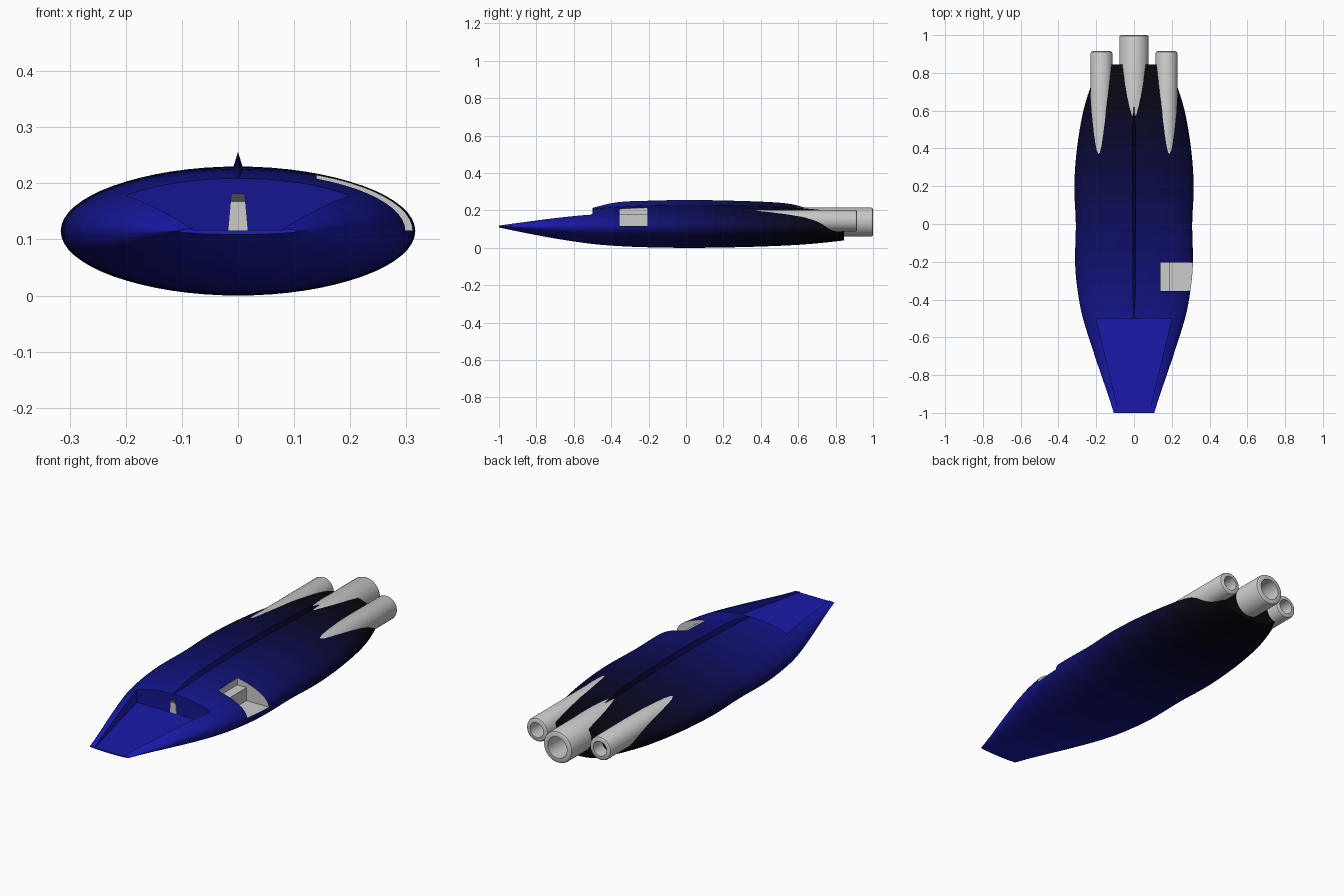
import bpy, bmesh, math
from mathutils import Vector

if "Cube" in bpy.data.objects:
    bpy.data.objects.remove(bpy.data.objects["Cube"])

ZC = 0.115        # height of the hull axis
BANDS = 24        # hull colour bands fading from blue nose to black tail


def make_object(name, bm, smooth=True):
    bmesh.ops.recalc_face_normals(bm, faces=bm.faces)
    me = bpy.data.meshes.new(name)
    bm.to_mesh(me)
    bm.free()
    ob = bpy.data.objects.new(name, me)
    bpy.context.collection.objects.link(ob)
    if smooth:
        smooth_object(ob)
    return ob


def activate(ob):
    bpy.ops.object.select_all(action='DESELECT')
    ob.select_set(True)
    bpy.context.view_layer.objects.active = ob


def smooth_object(ob):
    activate(ob)
    bpy.ops.object.shade_smooth_by_angle(angle=math.radians(30))


def loft(name, rings, smooth=True):
    """Skin a list of equal-length point rings and cap both ends."""
    bm = bmesh.new()
    loops = [[bm.verts.new(p) for p in ring] for ring in rings]
    n = len(rings[0])
    for a, b in zip(loops, loops[1:]):
        for i in range(n):
            j = (i + 1) % n
            bm.faces.new((a[i], a[j], b[j], b[i]))
    bm.faces.new(loops[0])
    bm.faces.new(loops[-1])
    return make_object(name, bm, smooth)


def ellipse(y, rx, rz, cx=0, cz=ZC, n=64):
    return [(cx + rx * math.cos(2 * math.pi * i / n), y,
             cz + rz * math.sin(2 * math.pi * i / n)) for i in range(n)]


def prism(name, pts, offset):
    off = Vector(offset)
    return loft(name, [pts, [Vector(p) + off for p in pts]], False)


def spline(pts, steps):
    """Catmull-Rom interpolation through the hull stations."""
    v = [Vector(p) for p in pts]
    v = [2 * v[0] - v[1]] + v + [2 * v[-1] - v[-2]]
    out = []
    for a, b, c, d in zip(v, v[1:], v[2:], v[3:]):
        for k in range(steps):
            t = k / steps
            out.append(0.5 * (2 * b + (c - a) * t + (2 * a - 5 * b + 4 * c - d) * t * t
                              + (3 * b - a - 3 * c + d) * t ** 3))
    return out + [v[-2]]


def material(name, rgb):
    m = bpy.data.materials.new(name)
    m.diffuse_color = (*rgb, 1)
    m.use_nodes = True
    m.node_tree.nodes["Principled BSDF"].inputs["Base Color"].default_value = m.diffuse_color
    return m


def band_blue(y):
    return 0.55 * max(0.0, (0.9 - y) / 1.9) ** 2.2


paints = []
for k in range(BANDS):
    blue = band_blue(-1 + (k + 0.5) * 1.85 / BANDS)
    paints.append(material(f"hull_paint_{k}", (0.02 * blue + 0.002, 0.02 * blue + 0.002, blue + 0.003)))
grey = material("hatch_grey", (0.8, 0.8, 0.8))


def paint(ob):
    me = ob.data
    me.materials.clear()
    for m in paints + [grey]:
        me.materials.append(m)
    for f in me.polygons:
        f.material_index = min(BANDS - 1, max(0, int((f.center.y + 1) / 1.85 * BANDS)))


def cut(ob, cutter):
    mod = ob.modifiers.new("cut", 'BOOLEAN')
    mod.operation = 'DIFFERENCE'
    mod.solver = 'EXACT'
    mod.object = cutter
    activate(ob)
    bpy.ops.object.modifier_apply(modifier=mod.name)
    bpy.data.objects.remove(cutter)


# Hull: stations of (y, half width, half height)
stations = [(-1, .107, .006), (-.9, .139, .027), (-.7, .207, .065), (-.5, .27, .094),
            (-.35, .299, .106), (-.2, .312, .112), (0, .308, .115), (.2, .316, .113),
            (.4, .302, .108), (.6, .268, .099), (.75, .22, .086), (.845, .172, .075)]
hull = loft("hull", [ellipse(*s) for s in spline(stations, 4)], False)

# Open nose deck cut into the hull
deck = [(-.073, -1.03, .116), (.073, -1.03, .116), (.2, -.5, .116), (-.2, -.5, .116)]
cut(hull, prism("deck_cutter", deck, (0, 0, .3)))

# Stepped side hatch
profile = [(.4, .116), (.19, .116), (.19, .18), (.14, .18), (.14, .3), (.4, .3)]
cut(hull, prism("hatch_cutter", [(x, -.355, z) for x, z in profile], (0, .15, 0)))

paint(hull)
for f in hull.data.polygons:
    co = [hull.data.vertices[i].co for i in f.vertices]
    if all(.138 < c.x < .33 and -.357 < c.y < -.203 and c.z > .1155 for c in co):
        f.material_index = BANDS
smooth_object(hull)

# Dorsal ridge
ridge_line = spline([(-.499, .214, 0), (-.36, .245, 0), (-.15, .253, 0), (0, .256, 0),
                     (.25, .252, 0), (.52, .240, 0), (.65, .212, 0)], 3)
ridge = loft("dorsal_ridge", [[(-.008, y, .185), (.008, y, .185), (.008, y, top - .026),
                               (0, y, top), (-.008, y, top - .026)]
                              for y, top, _ in ridge_line], False)
paint(ridge)


# Hollow engine tubes
def engine(name, cx, cz, r, ri, y0, y1):
    prof = [(y0, r), (y1 - .012, r), (y1 - .004, r - .003), (y1, r - .01),
            (y1, ri), (y1 - .2, ri)]
    loft(name, [ellipse(y, q, q, cx, cz, 40) for y, q in prof])


engine("centre_engine", 0, .138, .078, .052, .5, 1.0)
for side, s in (("left", -1), ("right", 1)):
    engine(side + "_engine", s * .172, .145, .058, .036, .2, .915)

# Door on the deck bulkhead, with a dark window above it
prism("bulkhead_door", [(-.018, -.504, .116), (.018, -.504, .116),
                        (.0135, -.504, .167), (-.0135, -.504, .167)], (0, .01, 0))
window = prism("door_window", [(-.0135, -.504, .167), (.0135, -.504, .167),
                               (.012, -.504, .182), (-.012, -.504, .182)], (0, .01, 0))
window.data.materials.append(material("window_dark", (.07, .07, .08)))
